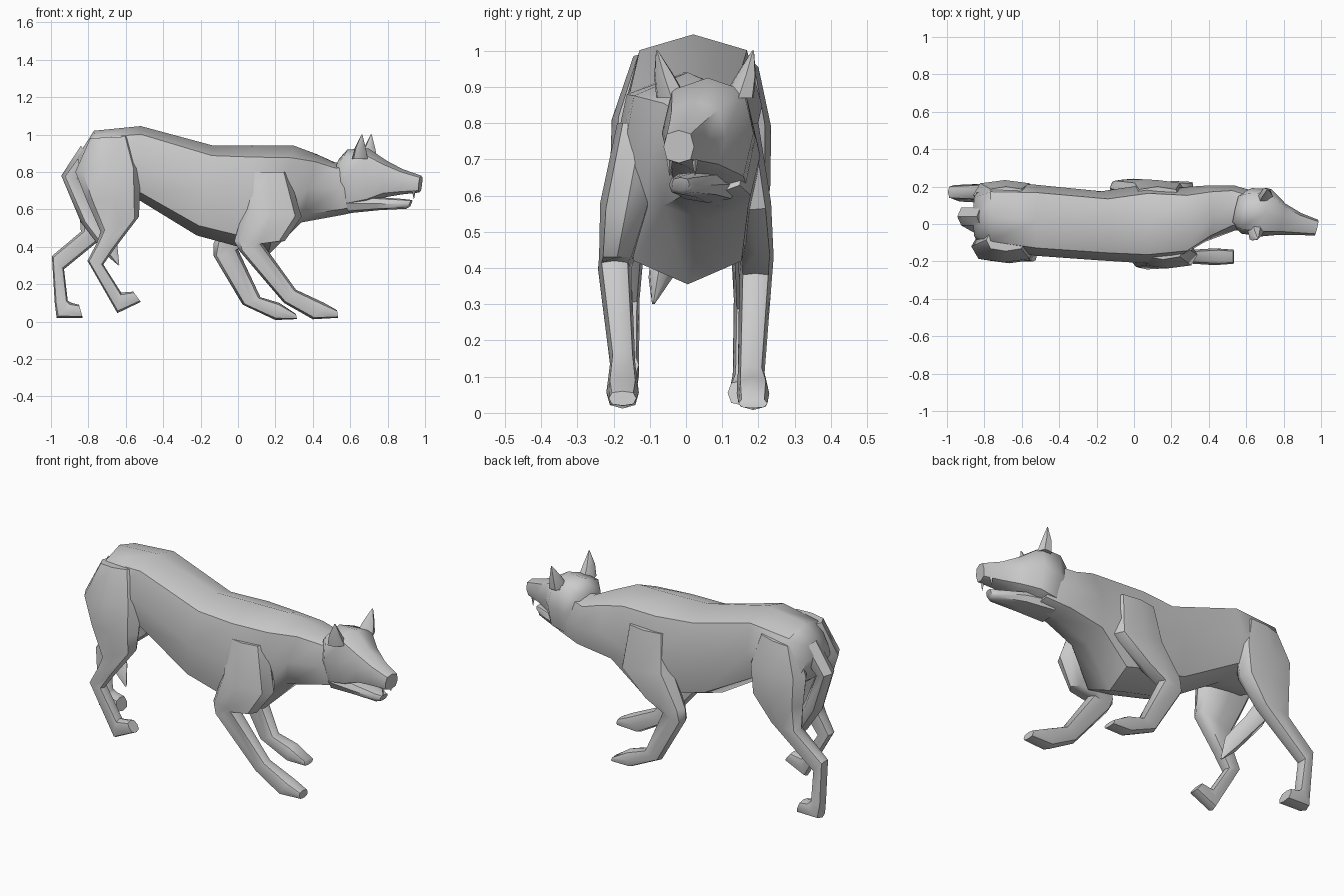
import bpy, bmesh, math
from mathutils import Vector


def loft(name, sections, sides=8, yaw=0.0, box=0.78):
    """Skin rings; each section = edge A (x, z), edge B (x, z), y centre, half width."""
    bm = bmesh.new()
    side = Vector((math.sin(yaw), math.cos(yaw), 0))
    rings = []
    for ax, az, bx, bz, y, hw in sections:
        c = Vector(((ax + bx) / 2, y, (az + bz) / 2))
        up = Vector(((ax - bx) / 2, 0, (az - bz) / 2))
        ring = []
        for i in range(sides):
            t = 2 * math.pi * i / sides
            k = box / 0.7071 if i % 2 else 1.0
            ring.append(bm.verts.new(c + up * math.cos(t) * k + side * hw * math.sin(t) * k))
        rings.append(ring)
    for r, s in zip(rings, rings[1:]):
        for i in range(sides):
            j = (i + 1) % sides
            bm.faces.new((r[i], r[j], s[j], s[i]))
    bm.faces.new(rings[0])
    bm.faces.new(rings[-1])
    bmesh.ops.recalc_face_normals(bm, faces=bm.faces)
    me = bpy.data.meshes.new(name)
    bm.to_mesh(me)
    bm.free()
    ob = bpy.data.objects.new(name, me)
    bpy.context.collection.objects.link(ob)
    bpy.ops.object.select_all(action='DESELECT')
    ob.select_set(True)
    bpy.context.view_layer.objects.active = ob
    bpy.ops.object.shade_smooth_by_angle(angle=math.radians(50))
    return ob


# Torso and neck: rump to throat, neck leaning to the left side
loft("torso", [
    (-.86, .88, -.82, .72, .04, .13),
    (-.77, 1.02, -.74, .66, .04, .17),
    (-.52, 1.045, -.53, .65, .02, .19),
    (-.13, .94, -.22, .46, -.01, .185),
    (.08, .94, .04, .39, 0, .21),
    (.30, .94, .16, .355, .005, .19),
    (.42, .895, .34, .53, .055, .15),
    (.52, .85, .56, .57, .085, .12),
    (.62, .86, .70, .60, .07, .10)])

# Head turned slightly to the right
YAW = math.radians(13)
loft("head", [
    (.54, .87, .56, .60, .08, .09),
    (.585, .92, .62, .60, .07, .125),
    (.70, .925, .71, .62, .06, .13),
    (.795, .86, .79, .665, .025, .085),
    (.88, .815, .88, .68, 0, .06),
    (.98, .78, .97, .69, -.02, .043)], yaw=YAW)
loft("lower_jaw", [
    (.60, .68, .60, .58, .06, .085),
    (.75, .665, .75, .595, .03, .07),
    (.89, .655, .90, .603, -.01, .038),
    (.93, .65, .915, .612, -.015, .025)], yaw=YAW)

# Ears and small upper teeth
for label, x, y, lean in (("right", .655, -.04, -.04), ("left", .705, .145, .04)):
    loft(label + "_ear", [
        (x - .045, .87, x + .035, .87, y, .045),
        (x - .03, .93, x + .025, .93, y + lean * .5, .03),
        (x + .005, 1.0, x + .01, 1.0, y + lean, .003)], sides=6, yaw=YAW)
for label, y in (("right", -.045), ("left", .025)):
    loft(label + "_tooth", [
        (.93, .70, .95, .70, y, .008),
        (.939, .655, .941, .655, y, .001)], sides=4)

# Front legs: shoulder, elbow, wrist, paw
loft("right_front_leg", [
    (.04, .80, .27, .80, -.12, .07),
    (.03, .60, .34, .56, -.165, .072),
    (-.02, .43, .25, .43, -.19, .05),
    (.01, .375, .13, .42, -.197, .046),
    (.245, .10, .31, .17, -.175, .035),
    (.40, .012, .46, .10, -.175, .045),
    (.535, .02, .53, .06, -.175, .038)])
loft("left_front_leg", [
    (0, .80, .25, .80, .13, .07),
    (-.03, .60, .28, .56, .165, .07),
    (-.13, .42, .12, .44, .192, .05),
    (-.13, .35, 0, .385, .192, .045),
    (.025, .09, .12, .13, .18, .037),
    (.20, .008, .22, .10, .185, .045),
    (.315, .013, .31, .04, .185, .04)])

# Hind legs: hip, thigh, knee, hock, paw
loft("right_hind_leg", [
    (-.79, .98, -.58, .99, -.085, .06),
    (-.87, .80, -.52, .82, -.12, .085),
    (-.81, .65, -.525, .65, -.14, .07),
    (-.735, .48, -.53, .56, -.155, .05),
    (-.755, .42, -.66, .39, -.16, .04),
    (-.805, .325, -.72, .305, -.163, .035),
    (-.645, .045, -.625, .155, -.165, .035),
    (-.52, .105, -.56, .16, -.165, .035)])
loft("left_hind_leg", [
    (-.79, .94, -.58, .97, .14, .06),
    (-.86, .78, -.52, .80, .155, .08),
    (-.85, .62, -.54, .64, .168, .065),
    (-.84, .48, -.66, .50, .17, .048),
    (-.995, .35, -.93, .28, .17, .038),
    (-.98, .10, -.91, .11, .165, .036),
    (-.97, .02, -.89, .10, .165, .045),
    (-.83, .02, -.85, .09, .16, .045)])

# Tail tucked between the hind legs
loft("tail", [
    (-.84, .94, -.76, .84, .04, .05),
    (-.945, .78, -.85, .76, .04, .05),
    (-.84, .53, -.74, .55, -.02, .05),
    (-.71, .36, -.65, .42, -.07, .035),
    (-.64, .30, -.635, .305, -.09, .004)], sides=6)
